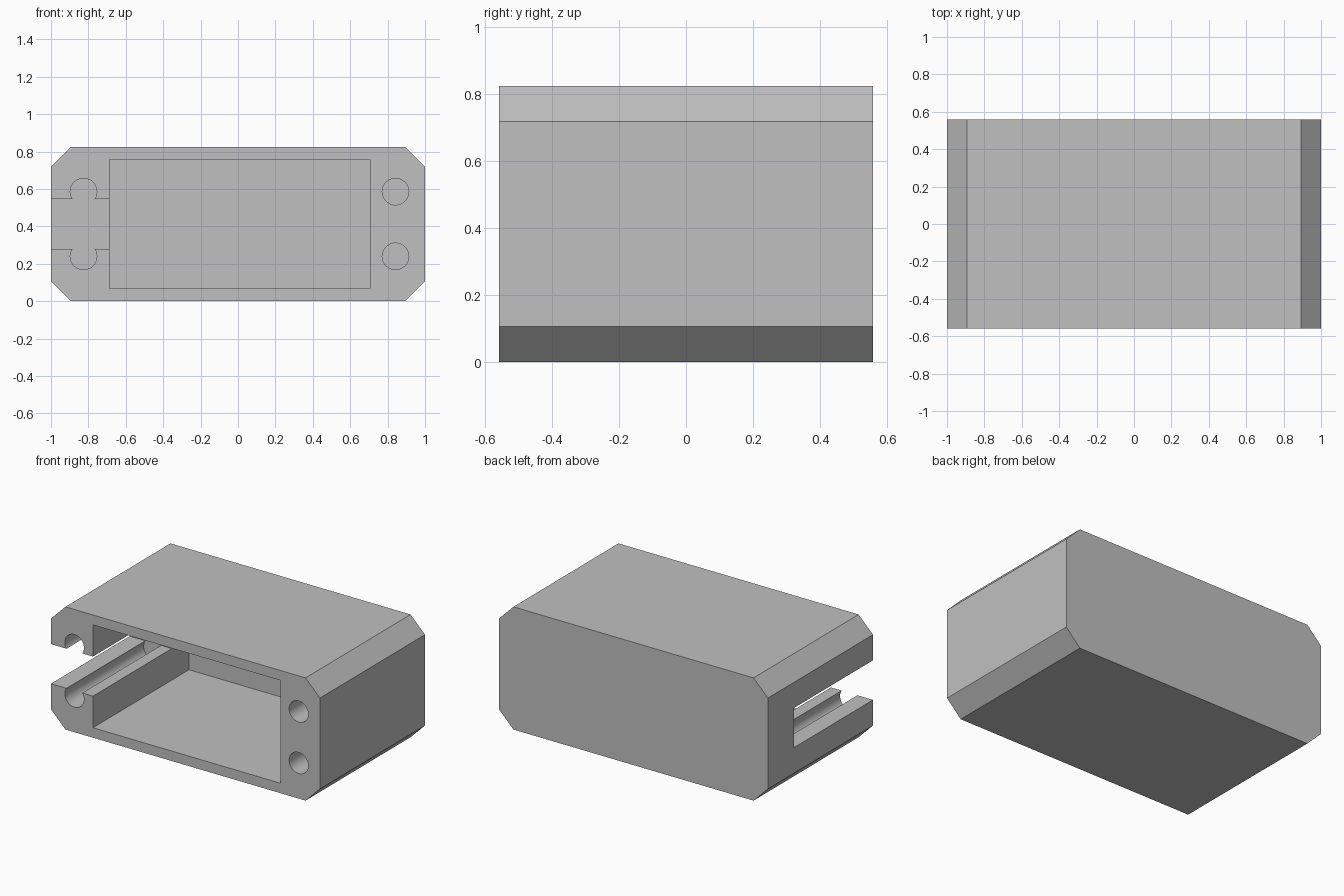
import bpy
import bmesh
from math import sin, cos, pi, asin

default = bpy.data.objects.get("Cube")
if default:
    bpy.data.objects.remove(default, do_unlink=True)

FRONT, BACK = -0.558, 0.558
HEIGHT, CHAMFER = 0.825, 0.107
MID = HEIGHT / 2
HOLE_R, HOLE_RISE = 0.071, 0.173      # radius, offset from mid height
SLOT_HALF = 0.133                     # half height of the side slot
HOLE_END, CAVITY_END = 0.279, 0.462

grey = bpy.data.materials.new("light grey")
grey.use_nodes = True
colour = (0.527, 0.527, 0.527, 1)
grey.diffuse_color = colour
grey.node_tree.nodes["Principled BSDF"].inputs["Base Color"].default_value = colour


def prism(name, outline, y0, y1):
    """Extrude an x-z outline along y."""
    bm = bmesh.new()
    face = bm.faces.new([bm.verts.new((x, y0, z)) for x, z in outline])
    moved = bmesh.ops.extrude_face_region(bm, geom=[face])["geom"]
    verts = [v for v in moved if isinstance(v, bmesh.types.BMVert)]
    bmesh.ops.translate(bm, verts=verts, vec=(0, y1 - y0, 0))
    bmesh.ops.recalc_face_normals(bm, faces=bm.faces)
    mesh = bpy.data.meshes.new(name)
    bm.to_mesh(mesh)
    bm.free()
    mesh.materials.append(grey)
    obj = bpy.data.objects.new(name, mesh)
    bpy.context.collection.objects.link(obj)
    return obj


def arc(cx, cz, start, end, steps=40):
    return [(cx + HOLE_R * cos(a), cz + HOLE_R * sin(a))
            for a in (start + (end - start) * i / steps for i in range(steps + 1))]


def rect(x0, x1, z0, z1):
    return [(x0, z0), (x1, z0), (x1, z1), (x0, z1)]


# Chamfered outer block
c = CHAMFER
block = prism("housing", [(-1 + c, 0), (1 - c, 0), (1, c), (1, HEIGHT - c),
                          (1 - c, HEIGHT), (-1 + c, HEIGHT),
                          (-1, HEIGHT - c), (-1, c)], FRONT, BACK)

# Main cavity, open at the front
OPEN = FRONT - 0.1
cutters = [prism("cavity_cutter", rect(-0.688, 0.707, 0.067, HEIGHT - 0.067),
                 OPEN, CAVITY_END)]

# Side slot with a round groove in its floor and ceiling
dip = asin((HOLE_RISE - SLOT_HALF) / HOLE_R)
upper = arc(-0.826, MID + HOLE_RISE, -dip, pi + dip)
lower = arc(-0.826, MID - HOLE_RISE, pi - dip, 2 * pi + dip)
lo, hi = MID - SLOT_HALF, MID + SLOT_HALF
slot = [(-1.1, lo)] + lower + [(-0.6, lo), (-0.6, hi)] + upper + [(-1.1, hi)]
cutters.append(prism("slot_cutter", slot, OPEN, HOLE_END))

# Two round holes on the other side
for side in (-1, 1):
    ring = arc(0.842, MID + side * HOLE_RISE, 0, 2 * pi)[:-1]
    cutters.append(prism("hole_cutter", ring, OPEN, HOLE_END))

for cutter in cutters:
    cutter.hide_render = True
    mod = block.modifiers.new(cutter.name, "BOOLEAN")
    mod.operation = "DIFFERENCE"
    mod.solver = "EXACT"
    mod.object = cutter

# Bake the cuts, then drop the cutters
bpy.context.view_layer.update()
deps = bpy.context.evaluated_depsgraph_get()
result = bpy.data.meshes.new_from_object(block.evaluated_get(deps))
block.modifiers.clear()
block.data = result
for cutter in cutters:
    bpy.data.objects.remove(cutter, do_unlink=True)

bpy.ops.object.select_all(action="DESELECT")
block.select_set(True)
bpy.context.view_layer.objects.active = block
bpy.ops.object.shade_smooth_by_angle(angle=pi / 6)
